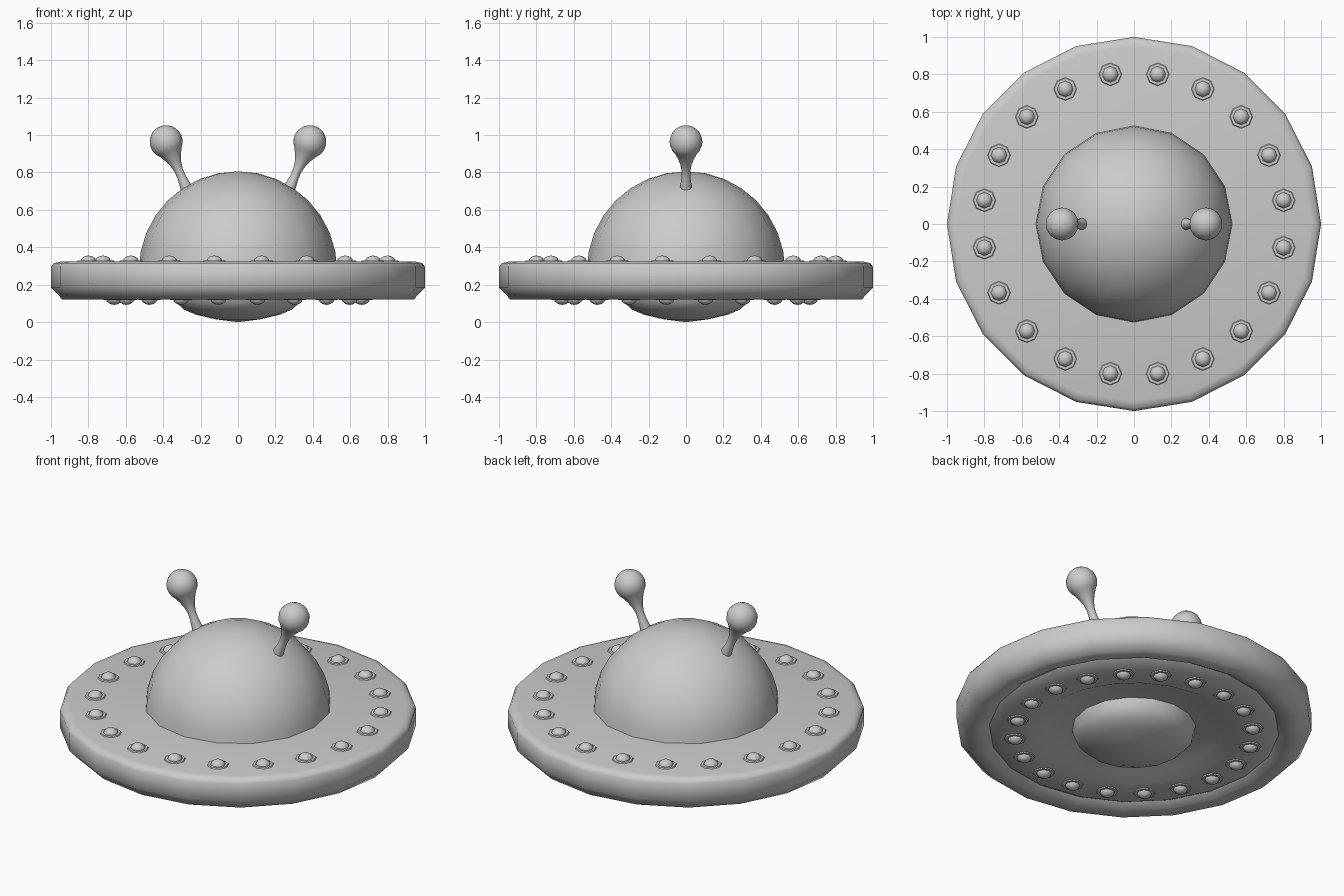
import bpy, bmesh, math
from mathutils import Matrix, Vector

if "Cube" in bpy.data.objects:
    bpy.data.objects.remove(bpy.data.objects["Cube"])


def lathe(bm, profile, segs, mat=Matrix()):
    """Revolve (radius, height) points around z; radius 0 becomes a pole."""
    rings = []
    for r, z in profile:
        if r < 1e-5:
            rings.append([bm.verts.new(mat @ Vector((0, 0, z)))])
        else:
            rings.append([bm.verts.new(mat @ Vector((r * math.cos(a), r * math.sin(a), z)))
                          for a in (2 * math.pi * i / segs for i in range(segs))])
    for a, b in zip(rings, rings[1:]):
        for i in range(segs):
            j = (i + 1) % segs
            if len(a) == 1:
                bm.faces.new((a[0], b[j], b[i]))
            elif len(b) == 1:
                bm.faces.new((a[i], a[j], b[0]))
            else:
                bm.faces.new((a[i], a[j], b[j], b[i]))


def finish(bm, name, angle=35):
    bmesh.ops.recalc_face_normals(bm, faces=bm.faces)
    mesh = bpy.data.meshes.new(name)
    bm.to_mesh(mesh)
    bm.free()
    ob = bpy.data.objects.new(name, mesh)
    bpy.context.collection.objects.link(ob)
    bpy.ops.object.select_all(action='DESELECT')
    ob.select_set(True)
    bpy.context.view_layer.objects.active = ob
    bpy.ops.object.shade_smooth_by_angle(angle=math.radians(angle))
    return ob


# Saucer disc with rounded rim and stepped underside
bm = bmesh.new()
lathe(bm, [(0, .16), (.5, .16), (.57, .125), (.77, .125), (.815, .15), (.86, .122),
           (.94, .122), (1, .185), (1, .295), (.985, .315), (.95, .323), (0, .323)], 20)
finish(bm, "saucer_disc", 50)

# Upper dome: part of a sphere, sunk into the disc
R, CZ = .53, .276
bm = bmesh.new()
lathe(bm, [(R * math.cos(math.pi * k / 16), CZ + R * math.sin(math.pi * k / 16))
           for k in range(8)] + [(0, CZ + R)], 16)
finish(bm, "upper_dome")

# Shallow belly dome
bm = bmesh.new()
lathe(bm, [(.35, .165), (.335, .11), (.29, .067), (.225, .04), (.12, .015), (0, 0)], 16)
finish(bm, "belly_dome", 60)


# Rings of lights: a small dome on a thin washer
def lights(name, radius, z, flip):
    bm = bmesh.new()
    cap = [(.043 * math.cos(t), .033 * math.sin(t)) for t in (0, math.pi / 6, math.pi / 3)]
    for k in range(20):
        a = math.radians(9 + 18 * k)
        m = Matrix.Translation((radius * math.cos(a), radius * math.sin(a), z))
        m = m @ Matrix.Diagonal((1, 1, flip, 1))
        lathe(bm, [(.064, -.004), (.058, .006), (.043, .006)], 8, m)
        lathe(bm, [(.043, -.004)] + cap + [(0, .033)], 8, m)
    finish(bm, name, 50)


lights("upper_lights", .81, .323, 1)
lights("lower_lights", .67, .125, -1)

# Pair of antennas: flared stem blending into a ball
L, B = .27, .088
ball = [(B * math.sin(t), L - B * math.cos(t))
        for t in (math.pi * k / 12 for k in range(3, 12))]
stem = [(0, -.02), (.033, -.02), (.032, 0), (.024, .06), (.023, .1), (.031, .14), (.045, .175)]
for side, name in ((-1, "left_antenna"), (1, "right_antenna")):
    base = Vector((.276 * side, 0, .717))
    axis = Vector((.384 * side, 0, .964)) - base
    m = Matrix.Translation(base) @ axis.to_track_quat('Z', 'Y').to_matrix().to_4x4()
    bm = bmesh.new()
    lathe(bm, stem + ball + [(0, L + B)], 16, m)
    finish(bm, name, 50)
